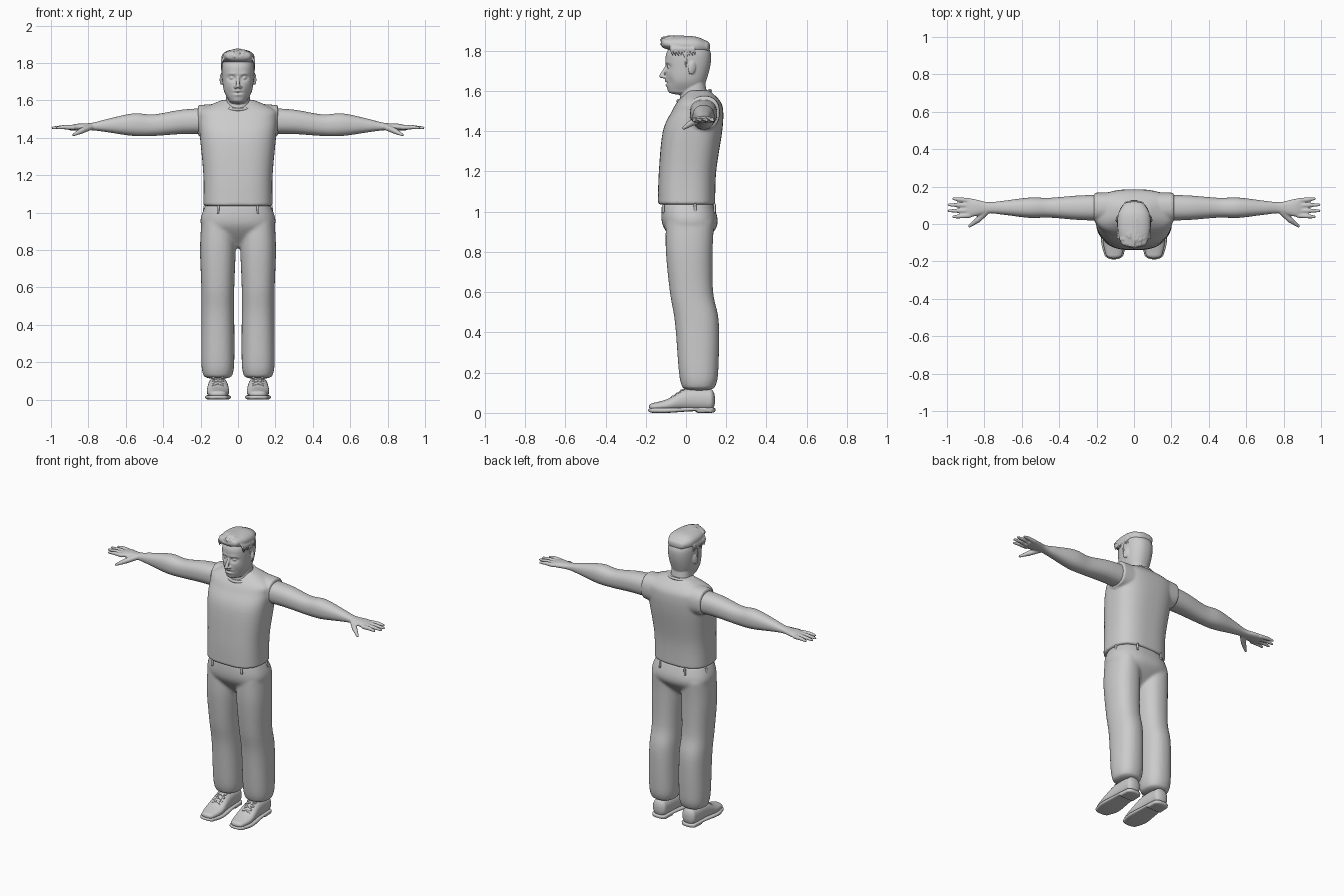
import bpy, bmesh, math, random
from mathutils import Vector, Matrix

random.seed(4)
SIDES = (1, -1)
cube = bpy.data.objects.get("Cube")
if cube:
    bpy.data.objects.remove(cube)

grey = bpy.data.materials.new("plain grey")
grey.use_nodes = True
colour = (.6, .6, .6, 1)
grey.diffuse_color = colour
grey.node_tree.nodes["Principled BSDF"].inputs["Base Color"].default_value = colour


def spline(rows, steps=6):
    """Smoothly interpolated rows, passing through every given row."""
    padded = [rows[0], *rows, rows[-1]]
    result = []
    for before, start, end, after in zip(padded, padded[1:], padded[2:], padded[3:]):
        for step in range(steps):
            t = step / steps
            ease_in, ease_out = t * (1 - t) ** 2 / 2, t * t * (t - 1) / 2
            blend = t * t * (3 - 2 * t)
            result.append([p + (q - p) * blend + (q - a) * ease_in + (b - p) * ease_out
                           for a, p, q, b in zip(before, start, end, after)])
    return result + [list(rows[-1])]


def dome(row, reach, steps=5):
    """Rows that round off an end over the given reach."""
    position, half, low, high = row
    middle = (low + high) / 2
    result = []
    for step in range(1, steps + 1):
        angle = step / (steps + 1) * math.pi / 2
        size = math.cos(angle)
        result.append([position + reach * math.sin(angle), half * size,
                       middle + (low - middle) * size, middle + (high - middle) * size])
    return result


def loft(bm, axis, rows, ends, centre=0, power=2.3, count=56):
    """Rounded sections along an axis; row = position, half width, low, high."""
    place = {"x": lambda t, u, v: (t, u, v),
             "y": lambda t, u, v: (u, t, v),
             "z": lambda t, u, v: (u, v, t)}[axis]
    path = dome(rows[0], -ends[0])[::-1] + spline(rows) + dome(rows[-1], ends[1])
    rings = []
    for position, half, low, high in path:
        ring = []
        for k in range(count):
            angle = math.tau * k / count
            c, s = math.cos(angle), math.sin(angle)
            u = math.copysign(abs(c) ** (2 / power), c) * half
            v = math.copysign(abs(s) ** (2 / power), s) * (high - low) / 2
            ring.append(bm.verts.new(place(position, centre + u, (low + high) / 2 + v)))
        rings.append(ring)
    for ring, following in zip(rings, rings[1:]):
        for k in range(count):
            bm.faces.new((ring[k - 1], ring[k], following[k], following[k - 1]))
    bm.faces.new(rings[0][::-1])
    bm.faces.new(rings[-1])


def ball(bm, centre, radii, tilt=0, turn=0):
    matrix = (Matrix.Translation(centre) @ Matrix.Rotation(turn, 4, "Z")
              @ Matrix.Rotation(tilt, 4, "X") @ Matrix.Diagonal((*radii, 1)))
    bmesh.ops.create_uvsphere(bm, u_segments=16, v_segments=10, radius=1, matrix=matrix)


def limb(bm, points, radii):
    """Chain of tapered rods with rounded joints."""
    points = [Vector(p) for p in points]
    for point, radius in zip(points, radii):
        ball(bm, point, (radius, radius, radius))
    for start, end, first, last in zip(points, points[1:], radii, radii[1:]):
        along = end - start
        matrix = Matrix.Translation((start + end) / 2) @ along.to_track_quat("Z", "Y").to_matrix().to_4x4()
        bmesh.ops.create_cone(bm, cap_ends=True, segments=12, radius1=first, radius2=last,
                              depth=along.length, matrix=matrix)


def push(bm, centre, size, amount):
    """Soft local push along y, used to model the face."""
    for vert in bm.verts:
        distance = sum(((a - b) / s) ** 2 for a, b, s in zip(vert.co, centre, size))
        vert.co.y += amount * math.exp(-distance)


def finish(bm, name, voxel, smooth=2, pair=False):
    """Blend the pieces into one skin; a pair is built on the left and mirrored."""
    for side in SIDES if pair else SIDES[:1]:
        part = bm.copy()
        bmesh.ops.scale(part, vec=(side, 1, 1), verts=part.verts)
        bmesh.ops.recalc_face_normals(part, faces=part.faces)
        label = ("left_" if side > 0 else "right_") + name if pair else name
        mesh = bpy.data.meshes.new(label)
        part.to_mesh(mesh)
        part.free()
        mesh.materials.append(grey)
        mesh.shade_smooth()
        ob = bpy.data.objects.new(label, mesh)
        bpy.context.collection.objects.link(ob)
        blend = ob.modifiers.new("blend", "REMESH")
        blend.mode, blend.voxel_size, blend.use_smooth_shade = "VOXEL", voxel, True
        soften = ob.modifiers.new("soften", "SMOOTH")
        soften.factor, soften.iterations = .5, smooth
    bm.free()


# Head, face, ears and neck
bm = bmesh.new()
loft(bm, "z", [(1.6, .05, -.09, .08), (1.65, .075, -.1, .1), (1.72, .085, -.1, .12),
               (1.78, .087, -.1, .125), (1.82, .08, -.08, .11)], ends=(.02, .045), count=96)
front, brow, mouth = -.1, 1.74, 1.64
for side in SIDES:
    push(bm, (side * .034, front, brow - .02), (.02, .04, .013), .017)
    push(bm, (side * .035, front, brow), (.026, .04, .01), -.006)
    push(bm, (side * .055, front, mouth), (.02, .04, .03), .01)
    push(bm, (0, front, mouth + side * .01), (.02, .03, .006), -.007)
push(bm, (0, front, mouth), (.024, .03, .004), .008)
loft(bm, "z", [(1.5, .08, -.03, .14), (1.57, .067, -.03, .11), (1.67, .06, 0, .09)], ends=(.01, .01))
limb(bm, [(0, -.094, brow - .015), (0, -.122, 1.675)], (.008, .011))
for side in SIDES:
    ball(bm, (side * .012, -.108, 1.67), (.009, .013, .008))
    ball(bm, (side * .033, -.081, brow - .02), (.013, .013, .009))
    ball(bm, (side * .088, .03, 1.715), (.008, .02, .034), tilt=-.2, turn=side * .35)
finish(bm, "head", voxel=.004)

# Swept hair: a cap, locks toward the raised front, combed sides
bm = bmesh.new()
loft(bm, "y", [(-.1, .07, 1.81, 1.865), (-.03, .087, 1.785, 1.873),
               (.05, .085, 1.78, 1.87), (.1, .06, 1.79, 1.85)], ends=(.025, .02))
locks = 32
for i in range(locks):
    x = .14 * (i / (locks - 1) - .5)
    drop = 5 * x * x
    top = 1.868 - drop
    root = random.uniform(-.06, .03)
    tip = (x * .8, random.uniform(-.13, -.115) + drop, top - random.uniform(0, .035))
    limb(bm, [(x, root, top), (x, root / 2 - .06, top), tip], (.007, .009, .004))
for side in SIDES:
    for i in range(9):
        y = i * .014 - .075
        limb(bm, [(side * .07, y, 1.84), (side * .086, y, 1.81), (side * .086, y + .01, 1.775)],
             (.006, .007, .003))
    limb(bm, [(side * .083, 0, 1.785), (side * .084, 0, 1.72)], (.009, .004))
finish(bm, "hair", voxel=.004, smooth=1)

# Sleeveless shirt with armhole bands
shoulder = .09
bm = bmesh.new()
loft(bm, "z", [(1.04, .185, -.14, .145), (1.2, .185, -.135, .15), (1.4, .203, -.115, .18),
               (1.5, .21, -.07, .185), (1.55, .2, -.04, .17), (1.6, .09, .01, .12)],
     ends=(.01, .005), power=2.7)
for side in SIDES:
    loft(bm, "x", [(side * .13, .08, 1.4, 1.58), (side * .21, .077, 1.41, 1.575)],
         ends=(0, side * .008), centre=shoulder)
finish(bm, "shirt", voxel=.007, smooth=4)

# Neckband, tilted down at the front
bm = bmesh.new()
turns = [math.tau * k / 40 for k in range(41)]
limb(bm, [(.086 * math.cos(a), .04 + .08 * math.sin(a), 1.576 + .025 * math.sin(a)) for a in turns],
     [.009] * len(turns))
finish(bm, "neckband", voxel=.004)

# Arms with hands, palms down
bm = bmesh.new()
loft(bm, "x", [(.15, .07, 1.42, 1.56), (.3, .065, 1.42, 1.55), (.45, .053, 1.41, 1.525),
               (.56, .054, 1.41, 1.53), (.7, .037, 1.43, 1.5), (.78, .03, 1.44, 1.48),
               (.86, .047, 1.44, 1.475), (.9, .045, 1.44, 1.465)], ends=(.01, .01), centre=shoulder - .003)
for finger in range(4):
    y = .045 + finger * .027
    spread = (y - .08) * .2
    reach = .99 if finger in (1, 2) else .965
    limb(bm, [(.88, y, 1.455), (.93, y + spread / 2, 1.457), (reach, y + spread, 1.453)],
         (.013, .012, .008))
limb(bm, [(.79, .065, 1.457), (.835, .022, 1.438), (.88, -.012, 1.415)], (.017, .016, .008))
finish(bm, "arm", voxel=.005, smooth=3, pair=True)

# Trousers: hips blended into two legs
bm = bmesh.new()
loft(bm, "z", [(.82, .08, -.03, .06), (.93, .197, -.115, .155), (1.04, .175, -.12, .135)],
     ends=(.01, .01), power=2.5)
for side in SIDES:
    loft(bm, "z", [(.13, .078, -.02, .145), (.2, .088, -.035, .16), (.45, .088, -.055, .163),
                   (.6, .088, -.08, .135), (.8, .095, -.1, .132), (.95, .088, -.1, .14)],
         ends=(.02, .01), centre=side * .108)
finish(bm, "trousers", voxel=.009, smooth=5)

# Belt loops
bm = bmesh.new()
for side in SIDES:
    for x, y in ((.105, -.114), (.09, .142), (.178, .045)):
        limb(bm, [(side * x, y, 1.035), (side * x * 1.02, y, 1)], (.007, .007))
finish(bm, "belt_loops", voxel=.003)

# Shoes: upper, sole with heel, laces
foot = .107
bm = bmesh.new()
loft(bm, "y", [(-.16, .045, .01, .05), (-.09, .06, .01, .07), (0, .054, .01, .12),
               (.12, .047, .01, .12)], ends=(.025, .025), centre=foot)
finish(bm, "shoe_upper", voxel=.006, pair=True)
bm = bmesh.new()
loft(bm, "y", [(-.16, .052, 0, .025), (-.09, .069, 0, .025), (.03, .057, .008, .028),
               (.12, .051, .008, .028)], ends=(.03, .028), centre=foot, power=4)
loft(bm, "y", [(.06, .053, 0, .02), (.12, .05, 0, .02)], ends=(.01, .027), centre=foot, power=4)
finish(bm, "shoe_sole", voxel=.004, smooth=1, pair=True)
bm = bmesh.new()
for i in range(4):
    y, z = i * .022 - .075, i * .015 + .08
    for side in SIDES:
        limb(bm, [(foot - side * .03, y, z - .007), (foot, y + .008, z + .004),
                  (foot + side * .03, y + .018, z + .004)], (.004, .004, .004))
finish(bm, "shoe_laces", voxel=.003, smooth=1, pair=True)
